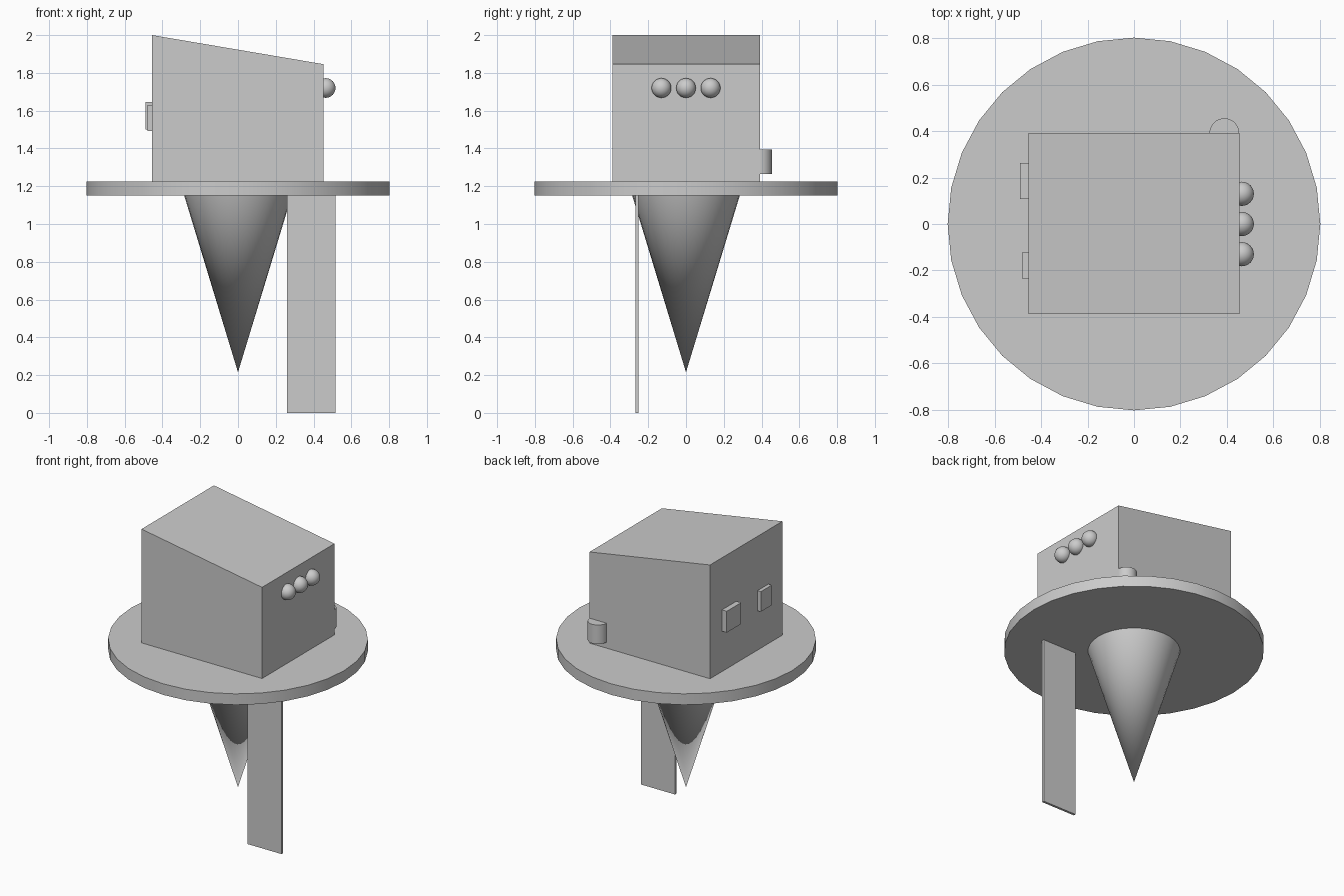
import bpy, bmesh, math
from mathutils import Matrix

old = bpy.data.objects.get("Cube")
if old:
    bpy.data.objects.remove(old, do_unlink=True)

grey = bpy.data.materials.new("plain grey")
grey.use_nodes = True
COLOUR = (0.6, 0.6, 0.6, 1)
grey.diffuse_color = COLOUR
next(n for n in grey.node_tree.nodes if n.type == 'BSDF_PRINCIPLED').inputs["Base Color"].default_value = COLOUR


def finish(name, bm, smooth=False):
    """Turn a bmesh into a grey object, smooth with sharp edges if asked."""
    mesh = bpy.data.meshes.new(name)
    bm.to_mesh(mesh)
    bm.free()
    mesh.materials.append(grey)
    obj = bpy.data.objects.new(name, mesh)
    bpy.context.collection.objects.link(obj)
    if smooth:
        bpy.ops.object.select_all(action='DESELECT')
        obj.select_set(True)
        bpy.context.view_layer.objects.active = obj
        bpy.ops.object.shade_smooth_by_angle(angle=math.radians(30))
    return obj


def box(name, x, y, z, right_top=None):
    """Box from three ranges; right_top lowers the top edge on the +x side."""
    bm = bmesh.new()
    bmesh.ops.create_cube(bm, size=1)
    for v in bm.verts:
        right, top = v.co.x > 0, v.co.z > 0
        v.co = (x[right], y[v.co.y > 0], z[top])
        if right and top and right_top:
            v.co.z = right_top
    return finish(name, bm)


def tapered(name, bottom, top, z, centre=(0, 0), smooth=True):
    """Upright cylinder or cone between two heights."""
    bm = bmesh.new()
    bmesh.ops.create_cone(bm, cap_ends=True, segments=32, radius1=bottom, radius2=top,
                          depth=z[1] - z[0],
                          matrix=Matrix.Translation((*centre, sum(z) / 2)))
    bmesh.ops.remove_doubles(bm, verts=bm.verts, dist=1e-5)
    return finish(name, bm, smooth)


# Round platform with the spike and plank below it
tapered("platform", 0.802, 0.802, (1.15, 1.225))
tapered("spike", 0, 0.286, (0.215, 1.155))
box("plank", (0.26, 0.515), (-0.268, -0.252), (0, 1.155))

# House with a sloping roof
box("house", (-0.455, 0.453), (-0.388, 0.391), (1.22, 2.0), right_top=1.846)

# Two raised panels on the tall side
box("large_panel", (-0.491, -0.45), (0.108, 0.263), (1.5, 1.645))
box("small_panel", (-0.48, -0.45), (-0.237, -0.12), (1.493, 1.63))

# Half-sunk barrel on the back wall
tapered("barrel", 0.064, 0.064, (1.265, 1.395), (0.389, 0.391))

# Row of lamps on the low side
for i in (-1, 0, 1):
    bm = bmesh.new()
    bmesh.ops.create_uvsphere(bm, u_segments=32, v_segments=16, radius=0.052,
                              matrix=Matrix.Translation((0.464, i * 0.13, 1.72)))
    finish(f"lamp_{i + 2}", bm, True)
